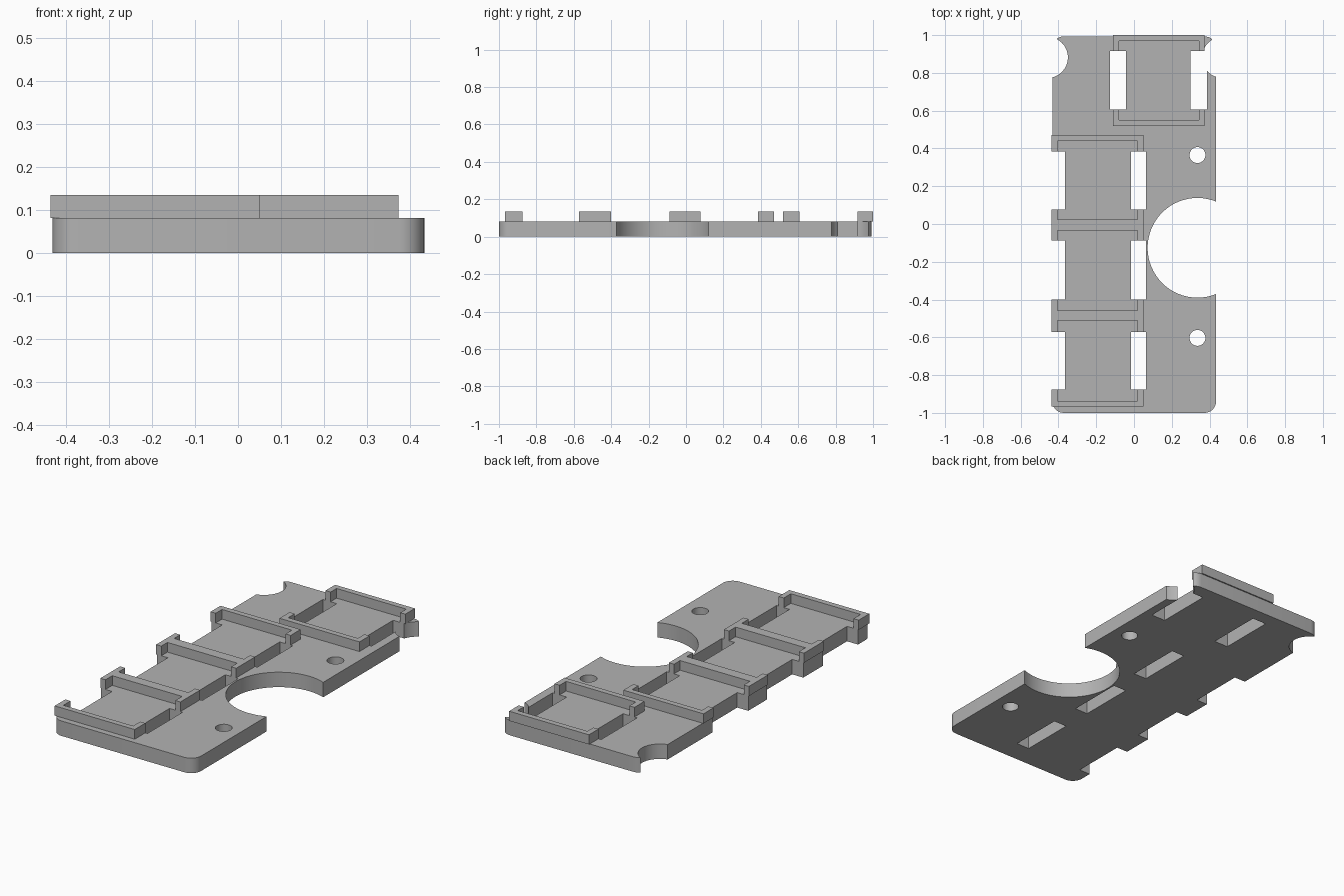
import bpy
import bmesh
from math import cos, sin, pi

if "Cube" in bpy.data.objects:
    bpy.data.objects.remove(bpy.data.objects["Cube"], do_unlink=True)

grey = bpy.data.materials.new("plain grey")
grey.use_nodes = True
colour = (0.45, 0.45, 0.45, 1)
grey.diffuse_color = colour
grey.node_tree.nodes["Principled BSDF"].inputs["Base Color"].default_value = colour

PLATE_TOP, RAIL_TOP, WALL = 0.082, 0.135, 0.031


def prism(name, outline, z0, z1):
    """Extrude a flat outline between two heights."""
    points = [p for i, p in enumerate(outline) if p != outline[i - 1]]
    bm = bmesh.new()
    face = bm.faces.new([bm.verts.new((x, y, z0)) for x, y in points])
    top = bmesh.ops.extrude_face_region(bm, geom=[face])["geom"]
    bmesh.ops.translate(bm, vec=(0, 0, z1 - z0),
                        verts=[g for g in top if isinstance(g, bmesh.types.BMVert)])
    bmesh.ops.recalc_face_normals(bm, faces=bm.faces)
    mesh = bpy.data.meshes.new(name)
    bm.to_mesh(mesh)
    bm.free()
    mesh.materials.append(grey)
    obj = bpy.data.objects.new(name, mesh)
    bpy.context.collection.objects.link(obj)
    return obj


def arc(cx, cy, r, start, sweep, n):
    return [(cx + r * cos(start + sweep * i / n), cy + r * sin(start + sweep * i / n))
            for i in range(n + 1)]


def cut(target, outline):
    """Cut an outline right through the target."""
    cutter = prism("cutter", outline, -0.1, 0.3)
    cutter.hide_render = True
    mod = target.modifiers.new("cut", "BOOLEAN")
    mod.operation = "DIFFERENCE"
    mod.solver = "EXACT"
    mod.object = cutter
    bpy.context.view_layer.objects.active = target
    bpy.ops.object.modifier_apply(modifier=mod.name)
    bpy.data.objects.remove(cutter, do_unlink=True)


def rectangle(x0, x1, y0, y1):
    return [(x0, y0), (x1, y0), (x1, y1), (x0, y1)]


# Base plate with rounded corners
X0, X1, Y0, Y1, R = -0.432, 0.434, -1.0, 0.993, 0.06
corners = [(X1 - R, Y1 - R), (X0 + R, Y1 - R), (X0 + R, Y0 + R), (X1 - R, Y0 + R)]
outline = []
for i, (cx, cy) in enumerate(corners):
    outline += arc(cx, cy, R, i * pi / 2, pi / 2, 8)
plate = prism("base_plate", outline, 0, PLATE_TOP)

# Round openings: large side bay, two screw holes, two corner bites
for cx, cy, r in [(0.336, -0.126, 0.264), (0.336, 0.365, 0.042), (0.336, -0.603, 0.042),
                  (-0.459, 0.882, 0.109), (0.470, 0.882, 0.109)]:
    cut(plate, arc(cx, cy, r, 0, 2 * pi, 64)[:-1])

# Slots beside each holder
SLOTS = [(-0.875, -0.571), (-0.40, -0.087), (0.077, 0.385)]
BACK_SLOT = (0.606, 0.917)
for y0, y1 in SLOTS:
    cut(plate, rectangle(-0.6, -0.365, y0, y1))
    cut(plate, rectangle(-0.016, 0.063, y0, y1))
cut(plate, rectangle(-0.127, -0.042, *BACK_SLOT))
cut(plate, rectangle(0.30, 0.386, *BACK_SLOT))


def bracket(name, x0, x1, tip0, web0, web1, tip1):
    """Raised cross wall with short end tabs reaching to both tips."""
    a, b = x0 + WALL, x1 - WALL
    points = [(x0, tip0), (a, tip0), (a, web0), (b, web0), (b, tip0), (x1, tip0),
              (x1, tip1), (b, tip1), (b, web1), (a, web1), (a, tip1), (x0, tip1)]
    if tip0 == web0:
        points[1:5] = []
    if tip1 == web1:
        points[-5:-1] = []
    return prism(name, points, PLATE_TOP, RAIL_TOP)


# Holder walls along the left side, shared between neighbours
L, RGT = -0.436, 0.050
bracket("front_holder_wall", L, RGT, -0.967, -0.967, -0.936, SLOTS[0][0])
bracket("front_shared_wall", L, RGT, SLOTS[0][1], -0.512, -0.457, SLOTS[1][0])
bracket("rear_shared_wall", L, RGT, SLOTS[1][1], -0.034, 0.024, SLOTS[2][0])
bracket("rear_holder_wall", L, RGT, SLOTS[2][1], 0.440, 0.471, 0.471)

# Separate holder at the back
bracket("back_holder_front_wall", -0.111, 0.374, 0.519, 0.519, 0.550, BACK_SLOT[0])
bracket("back_holder_back_wall", -0.111, 0.374, BACK_SLOT[1], 0.969, 1.0, 1.0)

# Smooth the curved walls of the plate, keeping edges sharp
bpy.ops.object.select_all(action="DESELECT")
plate.select_set(True)
bpy.context.view_layer.objects.active = plate
bpy.ops.object.shade_smooth_by_angle()
